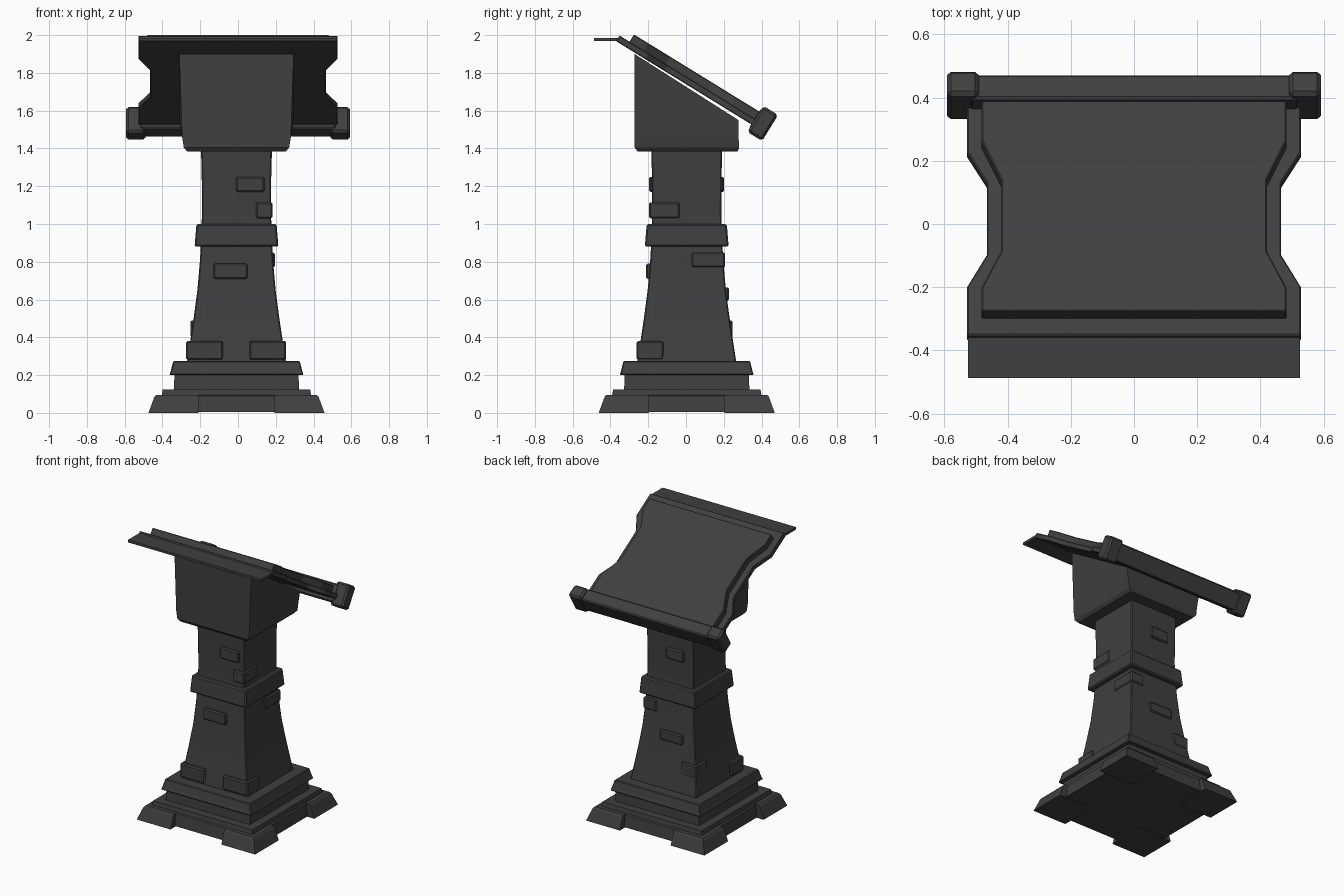
import bpy, bmesh, math
from mathutils import Matrix, Vector

if "Cube" in bpy.data.objects:
    bpy.data.objects.remove(bpy.data.objects["Cube"])

CX, CY = -0.008, 0.004            # pedestal axis
TILT = math.atan(0.615)           # slope of the reading board
stone = bpy.data.materials.new("dark_stone")
stone.diffuse_color = (0.05, 0.05, 0.05, 1)
stone.use_nodes = True
stone.node_tree.nodes["Principled BSDF"].inputs["Base Color"].default_value = stone.diffuse_color


def finish(name, bm, bevel=0.0, matrix=None):
    bmesh.ops.recalc_face_normals(bm, faces=bm.faces)
    me = bpy.data.meshes.new(name)
    bm.to_mesh(me)
    bm.free()
    me.materials.append(stone)
    ob = bpy.data.objects.new(name, me)
    bpy.context.collection.objects.link(ob)
    if matrix:
        ob.matrix_world = matrix
    if bevel:
        m = ob.modifiers.new("bevel", 'BEVEL')
        m.width, m.segments, m.limit_method = bevel, 1, 'ANGLE'
        m.angle_limit = math.radians(40)
    return ob


def loft(name, rings, bevel=0.0):
    """Join equal-length vertex rings into a closed solid."""
    bm = bmesh.new()
    loops = [[bm.verts.new(p) for p in r] for r in rings]
    n = len(loops[0])
    for a, b in zip(loops, loops[1:]):
        for i in range(n):
            j = (i + 1) % n
            bm.faces.new((a[i], a[j], b[j], b[i]))
    bm.faces.new(loops[0])
    bm.faces.new(loops[-1])
    return finish(name, bm, bevel)


def rect(x0, x1, y0, y1, z):
    return [(x0, y0, z), (x1, y0, z), (x1, y1, z), (x0, y1, z)]


def tower(name, profile, bevel=0.0):
    """Square section, profile is (z, half width)."""
    return loft(name, [rect(CX - h, CX + h, CY - h, CY + h, z) for z, h in profile], bevel)


def box(name, x, y, z, bevel=0.0, matrix=None):
    bm = bmesh.new()
    bmesh.ops.create_cube(bm, size=1)
    for v in bm.verts:
        v.co = [r[0] + (r[1] - r[0]) * (c + 0.5) for r, c in zip((x, y, z), v.co)]
    return finish(name, bm, bevel, matrix)


# Base steps
tower("base_slab", [(0.005, 0.415), (0.09, 0.405), (0.095, 0.395), (0.125, 0.39)])
tower("base_step", [(0.12, 0.332), (0.205, 0.328)])
tower("base_moulding", [(0.2, 0.355), (0.225, 0.347), (0.275, 0.335)], 0.005)

# Corner feet
for sx in (-1, 1):
    for sy in (-1, 1):
        rings = []
        for z, h in ((0, 0.466), (0.085, 0.435), (0.095, 0.425)):
            xs = sorted((CX + sx * 0.2, CX + sx * h))
            ys = sorted((CY + sy * 0.2, CY + sy * h))
            rings.append(rect(*xs, *ys, z))
        loft("corner_foot", rings)

# Shaft and collar
tower("shaft", [(0.27, 0.262), (0.38, 0.245), (0.5, 0.227), (0.65, 0.207),
                (0.8, 0.194), (0.9, 0.188), (1.05, 0.183), (1.25, 0.184), (1.4, 0.188)], 0.006)
tower("collar", [(0.88, 0.222), (1.0, 0.212)], 0.008)

# Bricks standing proud of the shaft: x range, y range, z range
bricks = [
    ((-0.01, 0.14), (-0.195, -0.1), (1.17, 1.25)),      # front
    ((-0.13, 0.05), (-0.212, -0.1), (0.71, 0.79)),
    ((-0.12, 0.02), (0.1, 0.202), (1.17, 1.25)),        # back
    ((-0.13, 0.05), (0.1, 0.228), (0.595, 0.665)),
    ((0.095, 0.183), (-0.195, -0.035), (1.03, 1.115)),  # corners
    ((0.06, 0.255), (-0.262, -0.12), (0.28, 0.38)),
    ((-0.275, -0.08), (-0.262, -0.12), (0.28, 0.38)),
    ((0.09, 0.195), (0.03, 0.207), (0.77, 0.85)),
    ((-0.252, -0.13), (0.12, 0.247), (0.4, 0.49)),
]
for x, y, z in bricks:
    box("brick", x, y, z, 0.008)

# Wedge-shaped head
y0, y1 = -0.272, 0.278
top = [(CX - 0.303, y0, 1.9), (CX + 0.303, y0, 1.9), (CX + 0.303, y1, 1.55), (CX - 0.303, y1, 1.55)]
loft("head", [rect(CX - 0.262, CX + 0.262, y0 + 0.015, y1 - 0.005, 1.385),
              rect(CX - 0.279, CX + 0.279, y0, y1 + 0.004, 1.405),
              rect(CX - 0.288, CX + 0.288, y0, y1, 1.46), top])

# Tilted reading board: local y runs down the slope, local z is its normal
board = Matrix.Translation((0, 0, 1.834)) @ Matrix.Rotation(-TILT, 4, 'X')


def waisted(name, half, n0, n1, bevel):
    """Board with waisted sides, half is the right edge as (x, slope position)."""
    outline = half + [(-x, u) for x, u in reversed(half)]
    rings = [[board @ Vector((x, u, n)) for x, u in outline] for n in (n0, n1)]
    return loft(name, rings, bevel)


waisted("board_back", [(0.528, -0.385), (0.528, -0.205), (0.465, -0.085), (0.465, 0.18),
                       (0.528, 0.295), (0.528, 0.47)], -0.08, -0.045, 0.004)
waisted("board_panel", [(0.482, -0.323), (0.482, -0.235), (0.42, -0.1), (0.42, 0.165),
                        (0.482, 0.31), (0.482, 0.47)], -0.05, 0.0, 0.004)

# Flat lip along the high edge
box("front_lip", (-0.525, 0.525), (-0.487, -0.34), (1.968, 1.986))

# Book rest along the low edge with end caps
box("book_rest", (-0.52, 0.52), (0.455, 0.545), (-0.105, 0.018), 0.008, board)
for x in ((-0.592, -0.49), (0.49, 0.592)):
    box("rest_end_cap", x, (0.458, 0.55), (-0.125, 0.037), 0.013, board)
